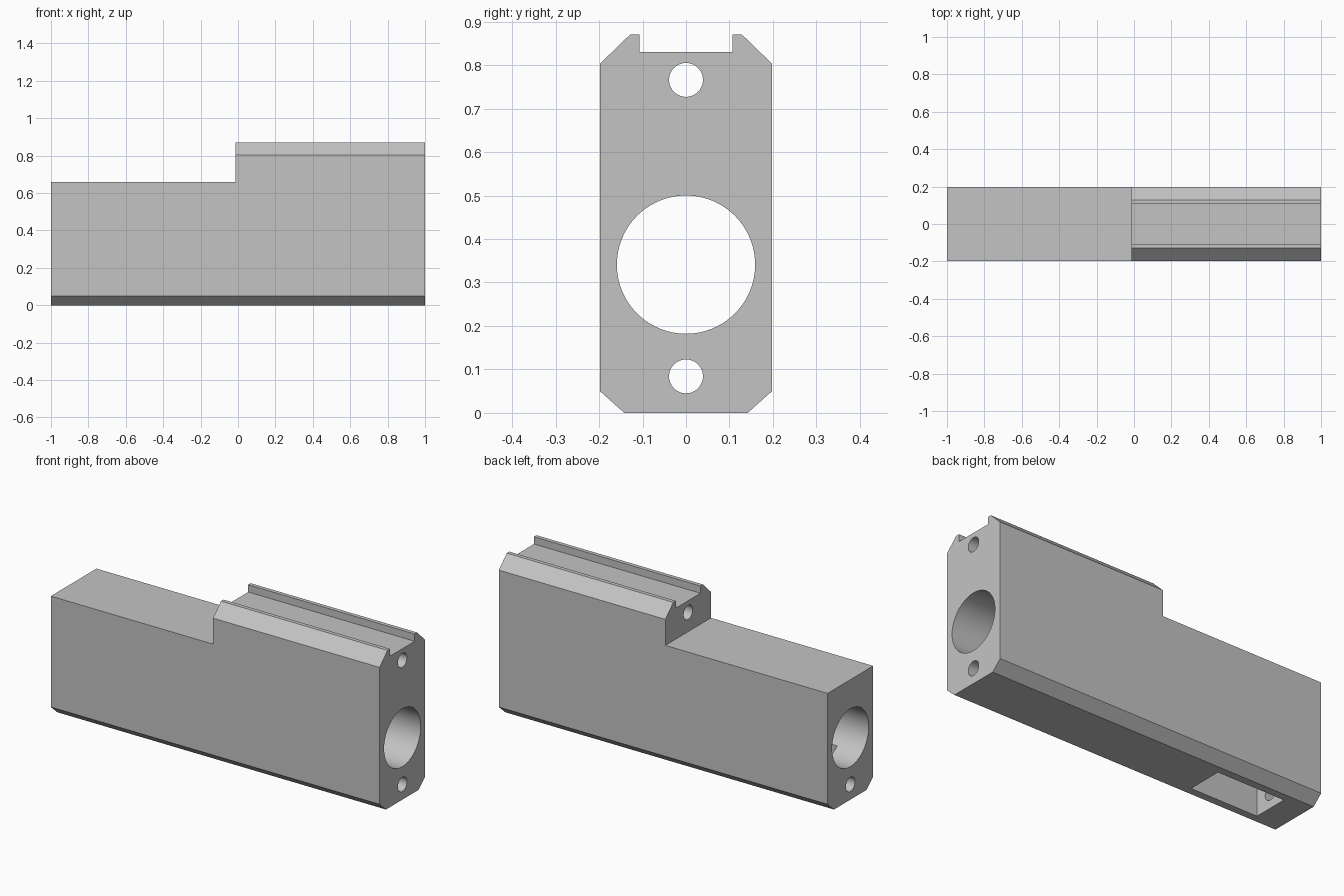
import bpy, bmesh, math
from mathutils import Matrix

cube = bpy.data.objects.get("Cube")
if cube:
    bpy.data.objects.remove(cube, do_unlink=True)

# Single grey material
grey = bpy.data.materials.new("light_grey")
grey.use_nodes = True
colour = (0.55, 0.55, 0.55, 1)
grey.diffuse_color = colour
grey.node_tree.nodes["Principled BSDF"].inputs["Base Color"].default_value = colour


def make_object(name, bm):
    bmesh.ops.recalc_face_normals(bm, faces=bm.faces)
    mesh = bpy.data.meshes.new(name)
    bm.to_mesh(mesh)
    bm.free()
    mesh.materials.append(grey)
    obj = bpy.data.objects.new(name, mesh)
    bpy.context.collection.objects.link(obj)
    return obj


def extruded_profile(name, half, x0, x1):
    """Mirror a half outline (y, z) and extrude it along x."""
    outline = half + [(-y, z) for y, z in reversed(half)]
    bm = bmesh.new()
    face = bm.faces.new([bm.verts.new((x0, y, z)) for y, z in outline])
    ext = bmesh.ops.extrude_face_region(bm, geom=[face])
    moved = [v for v in ext["geom"] if isinstance(v, bmesh.types.BMVert)]
    bmesh.ops.translate(bm, verts=moved, vec=(x1 - x0, 0, 0))
    return make_object(name, bm)


def box(name, x0, x1, half_y, z0, z1):
    return extruded_profile(name, [(half_y, z0), (half_y, z1)], x0, x1)


def rod(name, radius, z, sides):
    """Cylinder along x, longer than the body."""
    bm = bmesh.new()
    bmesh.ops.create_cone(bm, cap_ends=True, segments=sides, radius1=radius, radius2=radius,
                          depth=2.4, matrix=Matrix.Translation((0, 0, z)) @ Matrix.Rotation(math.pi / 2, 4, 'Y'))
    return make_object(name, bm)


# Body: chamfered section with a shallow rail groove along the top
body = extruded_profile("receiver_body", [
    (0.142, 0), (0.198, 0.05), (0.198, 0.803), (0.129, 0.87),
    (0.107, 0.87), (0.107, 0.83)], -1, 1)

# Cutters: rear step, main bore, two rod holes, bottom well reaching the bore
cutters = [
    box("step_cutter", -1.2, -0.013, 0.4, 0.66, 1.1),
    rod("bore_cutter", 0.159, 0.341, 96),
    rod("upper_hole_cutter", 0.039, 0.766, 48),
    rod("lower_hole_cutter", 0.039, 0.084, 48),
    box("well_cutter", -0.85, -0.44, 0.1, -0.1, 0.341),
]
bpy.context.view_layer.objects.active = body
body.select_set(True)
for cutter in cutters:
    mod = body.modifiers.new(cutter.name, 'BOOLEAN')
    mod.operation = 'DIFFERENCE'
    mod.solver = 'EXACT'
    mod.object = cutter
    bpy.ops.object.modifier_apply(modifier=mod.name)
for cutter in cutters:
    bpy.data.objects.remove(cutter, do_unlink=True)

# Smooth bores, crisp edges
bpy.ops.object.shade_smooth_by_angle(angle=math.radians(30))
